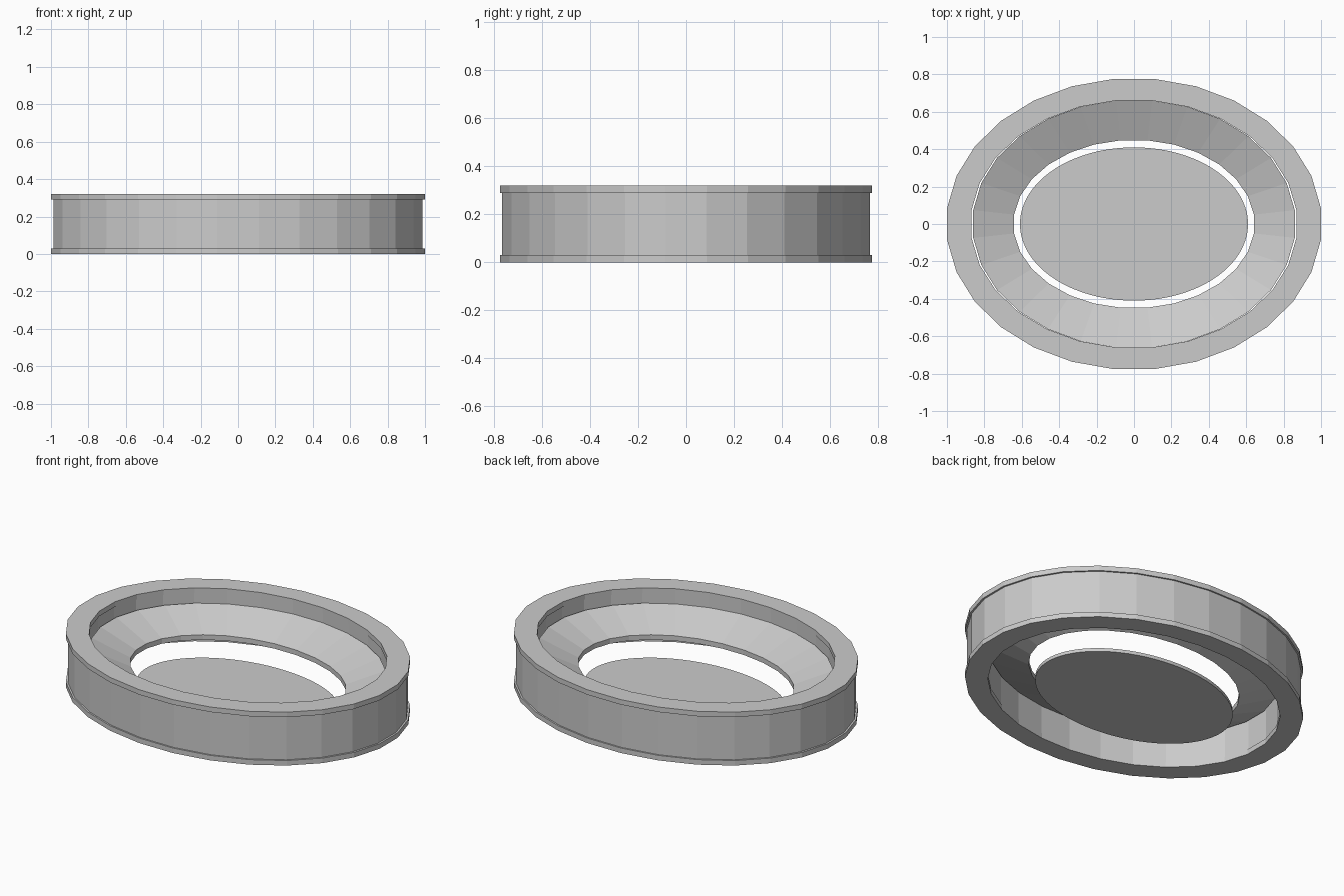
import bpy
import bmesh
from math import cos, sin, pi

cube = bpy.data.objects.get("Cube")
if cube:
    bpy.data.objects.remove(cube, do_unlink=True)

grey = bpy.data.materials.new("plain grey")
grey.use_nodes = True
grey.diffuse_color = (0.6, 0.6, 0.6, 1)
grey.node_tree.nodes["Principled BSDF"].inputs["Base Color"].default_value = (0.6, 0.6, 0.6, 1)

SIDES = 28


def finish(name, bm):
    bmesh.ops.recalc_face_normals(bm, faces=bm.faces[:])
    mesh = bpy.data.meshes.new(name)
    bm.to_mesh(mesh)
    bm.free()
    mesh.materials.append(grey)
    obj = bpy.data.objects.new(name, mesh)
    bpy.context.collection.objects.link(obj)
    return obj


def oval(bm, rx, ry, z, sides):
    """Loop of vertices on an ellipse, with flats facing each axis."""
    angles = [2 * pi * (i + 0.5) / sides for i in range(sides)]
    return [bm.verts.new((rx * cos(a), ry * sin(a), z)) for a in angles]


def oval_ring(name, section):
    """Closed cross-section of (x radius, y radius, height) swept round."""
    bm = bmesh.new()
    loops = [oval(bm, *point, SIDES) for point in section]
    for k, low in enumerate(loops):
        high = loops[(k + 1) % len(loops)]
        for i in range(SIDES):
            j = (i + 1) % SIDES
            bm.faces.new((low[i], low[j], high[j], high[i]))
    return finish(name, bm)


def band(name, outer, inner, bottom, top):
    """Upright oval band with a rectangular section."""
    return oval_ring(name, [(*outer, bottom), (*outer, top),
                            (*inner, top), (*inner, bottom)])


# Outer frame: a wall between two slightly wider rims
band("frame_wall", (0.994, 0.771), (0.88, 0.667), 0.03, 0.29)
for rim, base in (("bottom_rim", 0), ("top_rim", 0.29)):
    band(rim, (1.005, 0.78), (0.874, 0.664), base, base + 0.03)

# Sloping collar leading down to the opening
oval_ring("sloped_collar", [(0.865, 0.664, 0.23), (0.645, 0.45, 0.14),
                            (0.645, 0.45, 0.11), (0.865, 0.664, 0.20)])

# Loose oval plate in the middle of the opening
bm = bmesh.new()
lower = oval(bm, 0.61, 0.41, 0, 72)
bm.faces.new(lower)
plate = bmesh.ops.extrude_face_region(bm, geom=bm.faces[:])
bmesh.ops.translate(bm, vec=(0, 0, 0.02),
                    verts=[v for v in plate["geom"] if isinstance(v, bmesh.types.BMVert)])
# Restore the underside if the extrusion consumed it
if not any(all(v.co.z < 0.01 for v in f.verts) for f in bm.faces):
    bm.faces.new(lower)
finish("centre_plate", bm)
